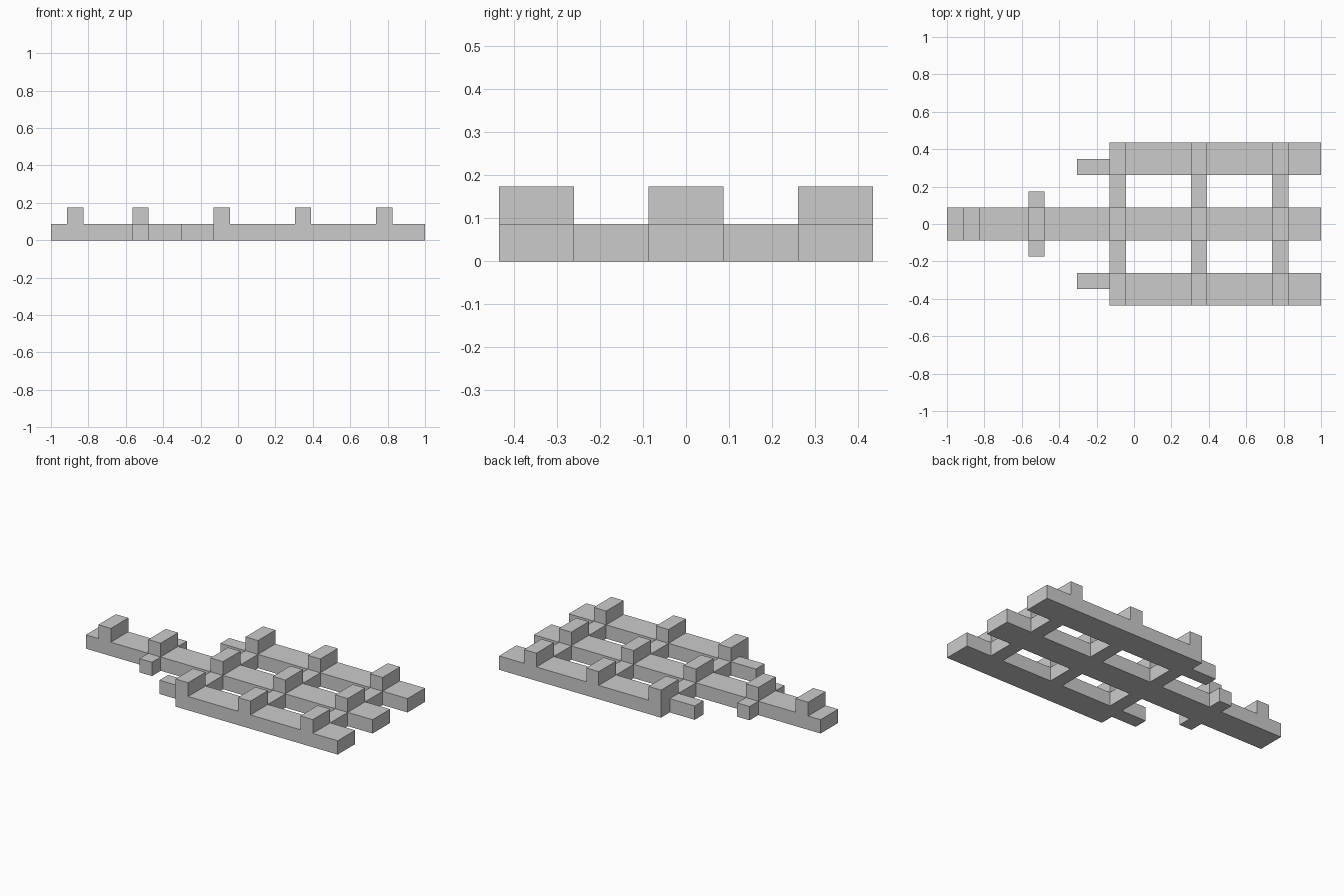
import bpy, bmesh

if "Cube" in bpy.data.objects:
    bpy.data.objects.remove(bpy.data.objects["Cube"])

U = 2 / 23          # one block; the model is 23 blocks long
TEETH = (10, 15, 20)


def add_object(name, bm):
    bmesh.ops.recalc_face_normals(bm, faces=bm.faces)
    mesh = bpy.data.meshes.new(name)
    bm.to_mesh(mesh)
    bm.free()
    bpy.context.collection.objects.link(bpy.data.objects.new(name, mesh))


def toothed_beam(name, start, teeth, y0, y1):
    """Side profile with raised one-block teeth, extruded along y."""
    pts = [(start, 0), (start, 1)]
    for t in teeth:
        pts += [(t, 1), (t, 2), (t + 1, 2), (t + 1, 1)]
    pts += [(23, 1), (23, 0)]
    pts = [p for i, p in enumerate(pts) if p not in pts[:i]]
    # a tooth at the very start makes a straight front edge
    if start in teeth:
        pts.remove((start, 1))
    bm = bmesh.new()
    face = bm.faces.new([bm.verts.new((x * U - 1, y0 * U, z * U)) for x, z in pts])
    out = bmesh.ops.extrude_face_region(bm, geom=[face])
    verts = [g for g in out["geom"] if isinstance(g, bmesh.types.BMVert)]
    bmesh.ops.translate(bm, verts=verts, vec=(0, (y1 - y0) * U, 0))
    add_object(name, bm)


def box(name, x0, x1, y0, y1):
    """One-block-high box resting on the ground."""
    bm = bmesh.new()
    bmesh.ops.create_cube(bm, size=1)
    for v in bm.verts:
        v.co = ((x1 if v.co.x > 0 else x0) * U - 1,
                (y1 if v.co.y > 0 else y0) * U,
                U if v.co.z > 0 else 0)
    add_object(name, bm)


# Long central beam
toothed_beam("center_beam", 0, (1, 5) + TEETH, -1, 1)

# Mirrored side beams, their end tabs, crossbars and short stubs
for side, s in (("left", 1), ("right", -1)):
    def span(a, b):
        return sorted((a * s, b * s))
    toothed_beam(f"{side}_beam", 10, TEETH, *span(3, 5))
    box(f"{side}_end_tab", 8, 10, *span(3, 4))
    box(f"{side}_stub", 5, 6, *span(1, 2))
    for i, t in enumerate(TEETH):
        box(f"{side}_crossbar_{i + 1}", t, t + 1, *span(1, 3))
